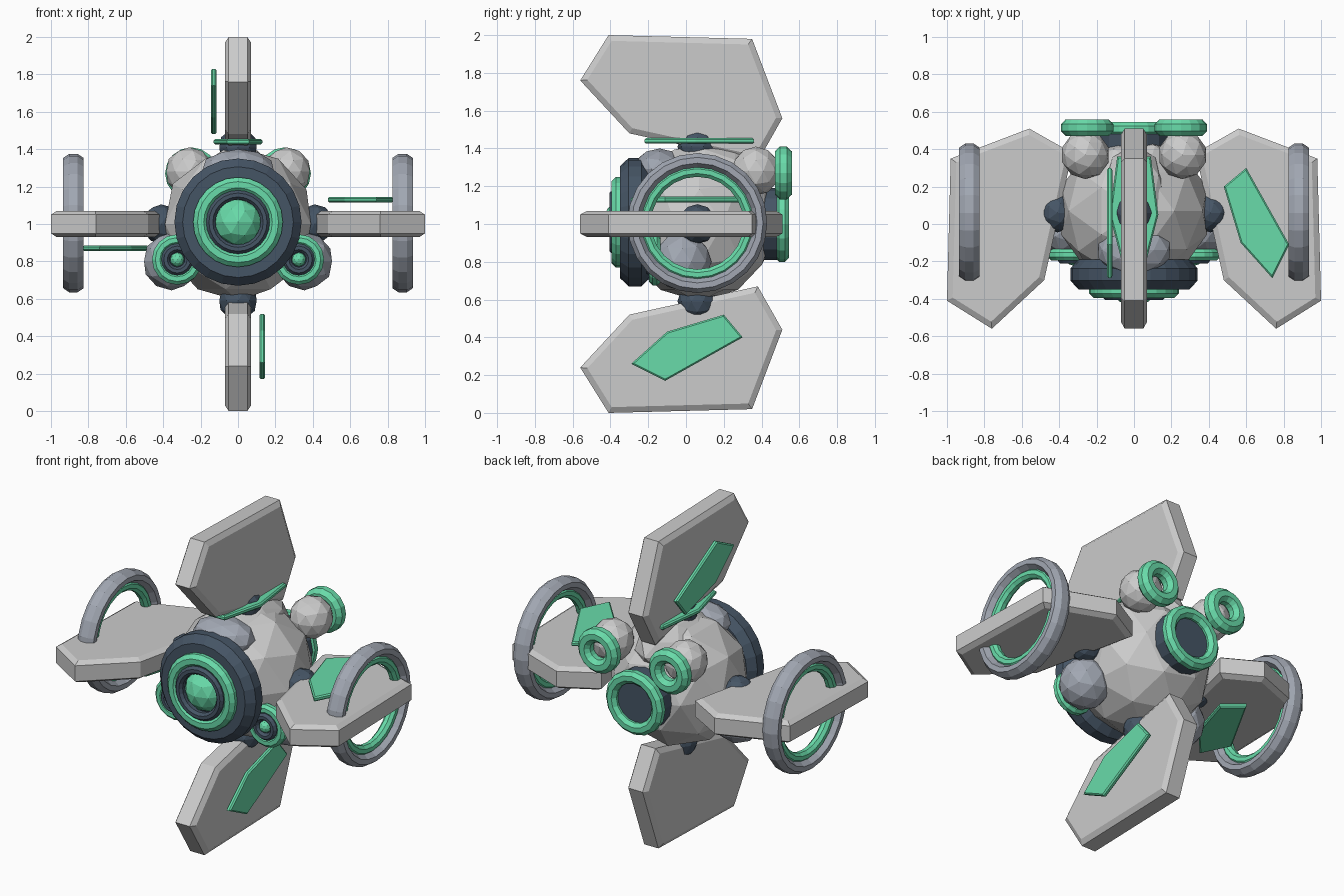
import bpy, bmesh
from math import sin, cos, pi
from mathutils import Matrix, Vector

if "Cube" in bpy.data.objects:
    bpy.data.objects.remove(bpy.data.objects["Cube"])


def material(name, rgb):
    m = bpy.data.materials.new(name)
    m.diffuse_color = (*rgb, 1)
    m.use_nodes = True
    m.node_tree.nodes["Principled BSDF"].inputs["Base Color"].default_value = m.diffuse_color
    return m


MINT = material("mint", (0.14, 0.71, 0.40))
SLATE = material("slate", (0.06, 0.09, 0.13))
STEEL = material("steel", (0.36, 0.39, 0.45))


def finish(name, bm, mat=None):
    bmesh.ops.recalc_face_normals(bm, faces=bm.faces)
    me = bpy.data.meshes.new(name)
    bm.to_mesh(me)
    bm.free()
    ob = bpy.data.objects.new(name, me)
    bpy.context.collection.objects.link(ob)
    if mat:
        me.materials.append(mat)
    return ob


def ball(name, loc, radii, mat=None, sub=2):
    """Faceted ball or ellipsoid."""
    bm = bmesh.new()
    bmesh.ops.create_icosphere(bm, subdivisions=sub, radius=1)
    bmesh.ops.scale(bm, vec=radii if isinstance(radii, tuple) else (radii,) * 3, verts=bm.verts)
    bmesh.ops.translate(bm, vec=loc, verts=bm.verts)
    return finish(name, bm, mat)


def ring(name, loc, axis, r_in, r_out, width, mat, n=24):
    """Ring with an octagonal section, turned around the x or y axis."""
    bm = bmesh.new()
    k = 1 / cos(pi / 8)
    mid, hr, hw = (r_in + r_out) / 2, (r_out - r_in) / 2 * k, width / 2 * k
    loops = []
    for i in range(n):
        a = 2 * pi * i / n
        loop = []
        for j in range(8):
            t = 2 * pi * (j + 0.5) / 8
            r, h = mid + hr * cos(t), hw * sin(t)
            u, v = r * cos(a), r * sin(a)
            p = (h, u, v) if axis == "x" else (u, h, v)
            loop.append(bm.verts.new(Vector(p) + Vector(loc)))
        loops.append(loop)
    for i in range(n):
        p, q = loops[i], loops[(i + 1) % n]
        for j in range(8):
            bm.faces.new((p[j], p[(j + 1) % 8], q[(j + 1) % 8], q[j]))
    return finish(name, bm, mat)


def disc(name, loc, r, depth, mat, n=16):
    """Cylinder along y."""
    bm = bmesh.new()
    bmesh.ops.create_cone(bm, cap_ends=True, segments=n, radius1=r, radius2=r, depth=depth,
                          matrix=Matrix.Translation(loc) @ Matrix.Rotation(pi / 2, 4, "X"))
    return finish(name, bm, mat)


def plate(name, outline, thick, inset, chamfer, matrix, mat=None):
    """Flat plate in the local yz plane with chamfered rims."""
    bm = bmesh.new()
    h = thick / 2 - chamfer
    base = bm.faces.new([bm.verts.new((-h, y, z)) for y, z in outline])
    ext = bmesh.ops.extrude_face_region(bm, geom=[base], use_keep_orig=True)
    bmesh.ops.translate(bm, vec=(2 * h, 0, 0),
                        verts=[g for g in ext["geom"] if isinstance(g, bmesh.types.BMVert)])
    bmesh.ops.recalc_face_normals(bm, faces=bm.faces)
    caps = [f for f in bm.faces if len(f.verts) == len(outline) and abs(f.normal.x) > 0.9]
    bmesh.ops.inset_region(bm, faces=caps, thickness=inset, depth=chamfer, use_even_offset=True)
    bm.transform(matrix)
    return finish(name, bm, mat)


# Body and dorsal lumps
ball("body", (0, 0.07, 1.0), 0.41)
ball("top_hump", (0, 0.10, 1.25), (0.19, 0.32, 0.17))
ball("front_brow", (0, -0.14, 1.29), (0.2, 0.14, 0.11), STEEL)
top = [(0.09, 0.36), (0.13, 0.05), (0.06, -0.22), (-0.06, -0.22), (-0.13, 0.05), (-0.09, 0.36)]
plate("top_panel", [(y, x) for x, y in top], 0.03, 0.008, 0.008,
      Matrix.Translation((0, 0, 1.44)) @ Matrix.Rotation(pi / 2, 4, "Y"), MINT)

# Four fins with floating panels and joints, turned around the y axis
fin = [(-0.41, 1.0), (0.35, 0.98), (0.51, 0.56), (0.38, 0.33), (-0.30, 0.48), (-0.56, 0.76)]
panel = [(-0.29, 0.74), (-0.10, 0.57), (0.20, 0.48), (0.30, 0.60), (-0.11, 0.83)]
for i, side in enumerate(("top", "right", "bottom", "left")):
    m = Matrix.Translation((0, 0, 1)) @ Matrix.Rotation(i * pi / 2, 4, "Y")
    plate(side + "_fin", fin, 0.14, 0.03, 0.02, m)
    plate(side + "_fin_panel", panel, 0.03, 0.008, 0.008,
          m @ Matrix.Translation((-0.13, 0, 0)), MINT)
    ball(side + "_joint", m @ Vector((0, 0.06, 0.41)), 0.105, SLATE)

# Main front eye
ring("eye_housing", (0, -0.27, 1.01), "y", 0.19, 0.34, 0.16, SLATE)
disc("eye_backing", (0, -0.29, 1.01), 0.22, 0.12, SLATE, 24)
ring("eye_ring", (0, -0.355, 1.01), "y", 0.16, 0.24, 0.08, MINT)
ring("eye_inner_ring", (0, -0.375, 1.01), "y", 0.12, 0.17, 0.06, SLATE)
ball("eye", (0, -0.305, 1.01), 0.135, MINT)

# Rear main thruster
disc("rear_housing", (0, 0.44, 1.0), 0.19, 0.14, SLATE, 16)
ring("rear_ring", (0, 0.508, 1.0), "y", 0.125, 0.2, 0.075, MINT, 16)

for s, side in ((1, "right"), (-1, "left")):
    # Wing tip hoops
    ring(side + "_hoop", (s * 0.88, 0.06, 1.005), "x", 0.295, 0.37, 0.11, STEEL)
    ring(side + "_hoop_lining", (s * 0.88, 0.06, 1.005), "x", 0.245, 0.305, 0.06, MINT)
    # Upper rear thrusters
    ball(side + "_thruster", (s * 0.26, 0.37, 1.28), 0.13)
    ring(side + "_thruster_ring", (s * 0.25, 0.515, 1.27), "y", 0.055, 0.14, 0.09, MINT, 16)
    # Lower front sensors
    ball(side + "_sensor_pod", (s * 0.355, -0.02, 0.80), 0.155, STEEL)
    ring(side + "_sensor_ring", (s * 0.325, -0.165, 0.81), "y", 0.075, 0.135, 0.06, MINT, 16)
    ring(side + "_sensor_bezel", (s * 0.325, -0.18, 0.81), "y", 0.04, 0.085, 0.06, SLATE, 16)
    disc(side + "_sensor_backing", (s * 0.325, -0.15, 0.81), 0.08, 0.06, SLATE, 16)
    ball(side + "_sensor_eye", (s * 0.325, -0.185, 0.81), 0.038, MINT)
